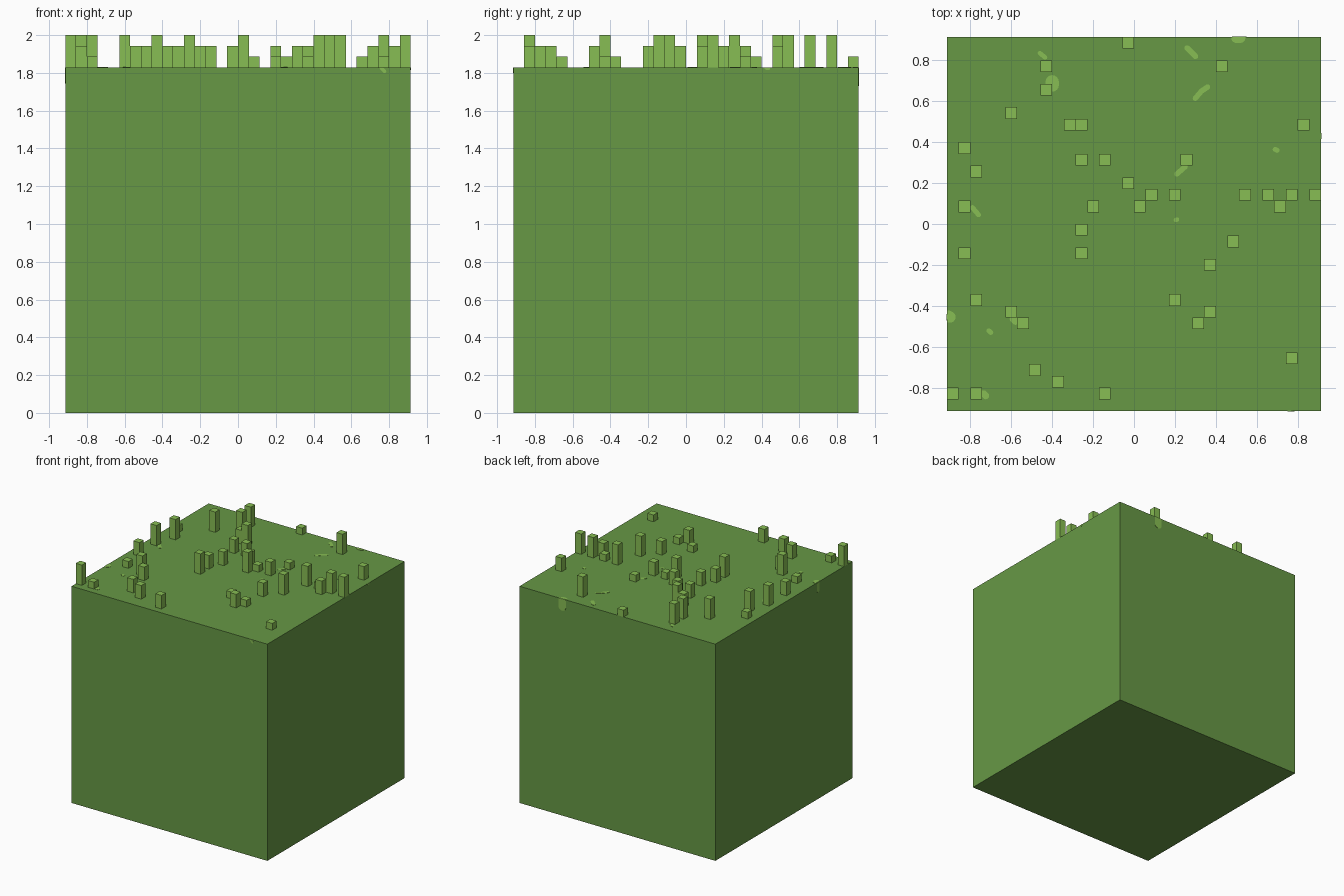
import bpy, bmesh, math
from mathutils import Vector

if "Cube" in bpy.data.objects:
    bpy.data.objects.remove(bpy.data.objects["Cube"], do_unlink=True)

CELL = 2 / 35            # one voxel
HALF = 16 * CELL         # half the block's side
TOP = 32 * CELL


def material(name, rgb):
    """Flat colour from 0-255 sRGB."""
    lin = [((c / 255 + 0.055) / 1.055) ** 2.4 for c in rgb] + [1.0]
    mat = bpy.data.materials.new(name)
    mat.use_nodes = True
    mat.diffuse_color = lin
    mat.node_tree.nodes["Principled BSDF"].inputs["Base Color"].default_value = lin
    return mat


def finish(name, bm, mat):
    bmesh.ops.recalc_face_normals(bm, faces=bm.faces)
    mesh = bpy.data.meshes.new(name)
    bm.to_mesh(mesh)
    bm.free()
    mesh.materials.append(mat)
    obj = bpy.data.objects.new(name, mesh)
    bpy.context.collection.objects.link(obj)


def add_box(bm, centre, size):
    verts = bmesh.ops.create_cube(bm, size=1)["verts"]
    bmesh.ops.scale(bm, vec=size, verts=verts)
    bmesh.ops.translate(bm, vec=centre, verts=verts)


dark_green = material("grass_green", (103, 152, 69))
light_green = material("light_grass_green", (135, 189, 83))

# Solid ground block
bm = bmesh.new()
add_box(bm, (0, 0, TOP / 2), (TOP, TOP, TOP))
finish("grass_block", bm, dark_green)

# Grass blades: (column, row) cells, grouped by height in voxels
blades = {
    1: [(15, 31), (1, 22), (20, 21), (17, 18), (27, 18), (2, 9), (19, 9),
        (22, 8), (29, 4), (2, 1)],
    2: [(10, 24), (30, 24), (11, 21), (13, 21), (15, 19), (19, 18), (12, 17),
        (28, 17), (11, 15), (1, 13), (22, 12), (6, 7), (21, 7), (7, 3),
        (9, 2), (13, 1)],
    3: [(8, 29), (8, 27), (23, 29), (5, 25), (11, 24), (2, 20), (25, 18),
        (29, 18), (31, 18), (1, 17), (16, 17), (24, 14), (11, 13), (5, 8),
        (0, 1)],
}
for height, cells in blades.items():
    bm = bmesh.new()
    for i, j in cells:
        add_box(bm, ((i - 15.5) * CELL, (j - 15.5) * CELL, TOP + height * CELL / 2),
                (CELL, CELL, height * CELL))
    finish(f"grass_blades_{height}_high", bm, light_green)


def patch(bm, origin, u, v, p, q, r):
    """Thin rounded patch from p to q in the plane (u, v), kept within the block."""
    n = u.cross(v)
    ang = math.atan2(q[1] - p[1], q[0] - p[0])
    verts = []
    for end, turn in ((q, 0), (p, math.pi)):
        for k in range(9):
            a = ang + turn + math.pi * (k / 8 - 0.5)
            x = max(-HALF, min(HALF, end[0] + r * math.cos(a)))
            y = max(-HALF, min(HALF, end[1] + r * math.sin(a)))
            for t in (-0.004, 0.002):
                verts.append(bm.verts.new(origin + u * x + v * y + n * t))
    bmesh.ops.convex_hull(bm, input=verts)


X, Y, Z = Vector((1, 0, 0)), Vector((0, 1, 0)), Vector((0, 0, 1))

# Light patches on the top: start, end, radius
bm = bmesh.new()
for p, q, r in [
    ((-0.46, 0.835), (-0.435, 0.815), 0.011),
    ((-0.40, 0.695), (-0.40, 0.68), 0.033),
    ((0.26, 0.86), (0.30, 0.82), 0.014),
    ((0.30, 0.615), (0.33, 0.65), 0.013),
    ((0.33, 0.65), (0.36, 0.67), 0.013),
    ((0.69, 0.365), (0.70, 0.36), 0.012),
    ((0.21, 0.245), (0.25, 0.28), 0.013),
    ((0.205, 0.02), (0.21, 0.022), 0.011),
    ((-0.79, 0.08), (-0.76, 0.045), 0.012),
    ((-0.71, -0.522), (-0.70, -0.53), 0.012),
    ((-0.735, -0.83), (-0.725, -0.84), 0.017),
    ((-0.59, -0.465), (-0.58, -0.475), 0.018),
    ((-0.91, -0.45), (-0.90, -0.455), 0.028),
    ((0.50, 0.91), (0.52, 0.91), 0.025),
]:
    patch(bm, Z * TOP, X, Y, p, q, r)
finish("top_patches", bm, light_green)

# Light patches running down from the top edges of the sides
mid = Z * HALF
bm = bmesh.new()
patch(bm, mid + Y * HALF, -X, Z, (-0.515, 0.91), (-0.515, 0.85), 0.035)
patch(bm, mid - X * HALF, -Y, Z, (0.455, 0.90), (0.455, 0.845), 0.016)
patch(bm, mid - Y * HALF, X, Z, (0.76, 0.91), (0.775, 0.895), 0.010)
patch(bm, mid + X * HALF, Y, Z, (0.425, 0.912), (0.435, 0.91), 0.010)
finish("side_patches", bm, light_green)
